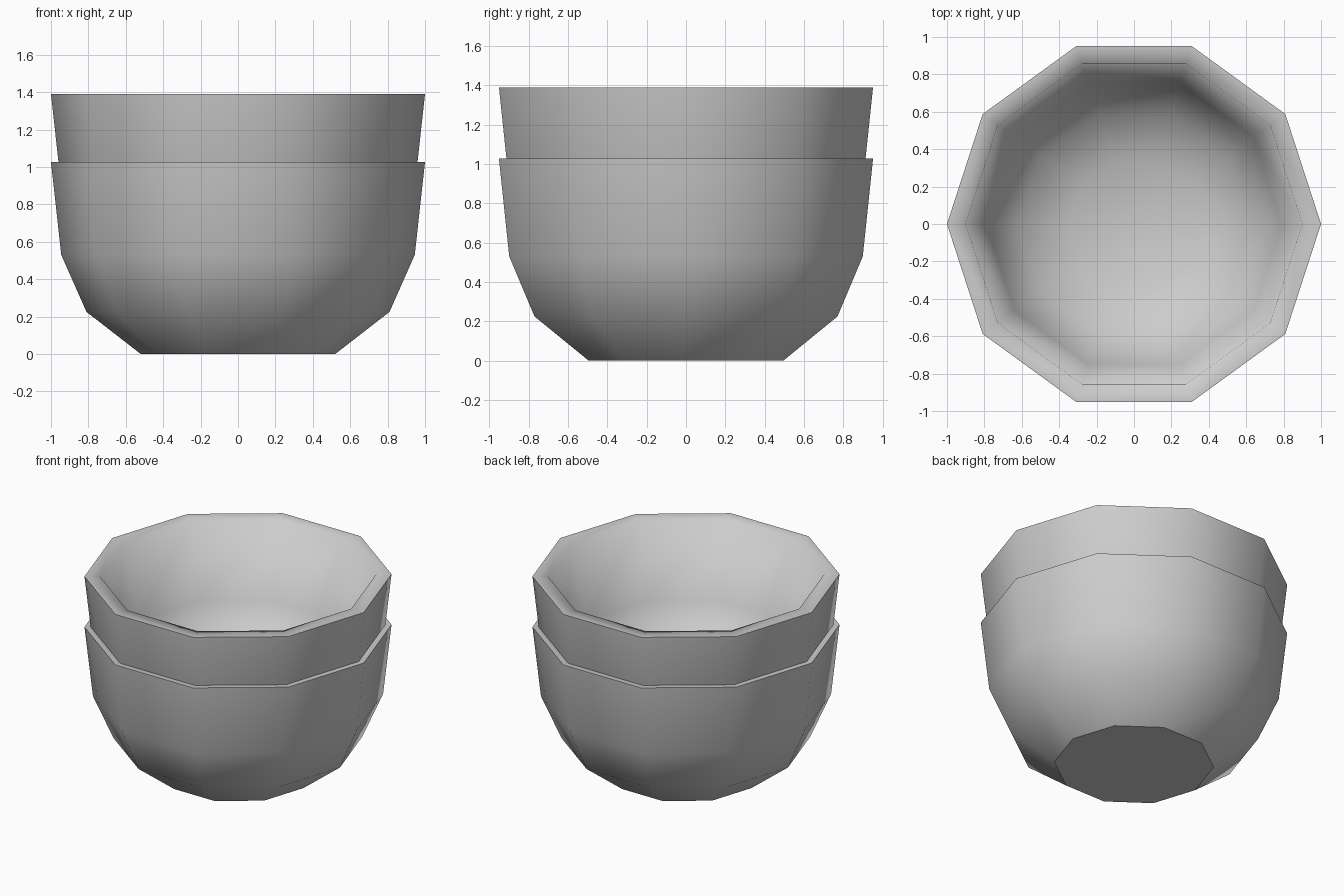
import bpy
import bmesh
from math import cos, sin, tau

SIDES = 10
STACK_STEP = 0.363

# Half section (radius, height): outside from the foot up, then inside down
PROFILE = [(0.52, 0.0), (0.81, 0.225), (0.945, 0.53), (1.0, 1.027),
           (0.9, 1.027), (0.79, 0.49), (0.62, 0.29), (0.36, 0.17)]
FOOT, RIM = 0, 3

cube = bpy.data.objects.get("Cube")
if cube:
    bpy.data.objects.remove(cube, do_unlink=True)

# Plain grey
GREY = (0.605, 0.605, 0.605, 1)
grey = bpy.data.materials.new("light_grey")
grey.use_nodes = True
grey.diffuse_color = GREY
grey.node_tree.nodes["Principled BSDF"].inputs["Base Color"].default_value = GREY


def make_bowl(name, height):
    bm = bmesh.new()
    rings = [[bm.verts.new((r * cos(tau * i / SIDES), r * sin(tau * i / SIDES), z))
              for i in range(SIDES)] for r, z in PROFILE]
    # Walls and rim
    for low, high in zip(rings, rings[1:]):
        for i in range(SIDES):
            j = (i + 1) % SIDES
            bm.faces.new((low[i], low[j], high[j], high[i]))
    # Foot and inner floor
    bm.faces.new(rings[0][::-1])
    bm.faces.new(rings[-1])
    for face in bm.faces:
        face.smooth = True
    # Crisp foot and outer rim, soft everywhere else
    for ring in (rings[FOOT], rings[RIM]):
        for i in range(SIDES):
            bm.edges.get((ring[i], ring[(i + 1) % SIDES])).smooth = False
    mesh = bpy.data.meshes.new(name)
    bm.to_mesh(mesh)
    bm.free()
    mesh.materials.append(grey)
    bowl = bpy.data.objects.new(name, mesh)
    bowl.location.z = height
    bpy.context.collection.objects.link(bowl)


# Two nested bowls
make_bowl("lower_bowl", 0)
make_bowl("upper_bowl", STACK_STEP)
